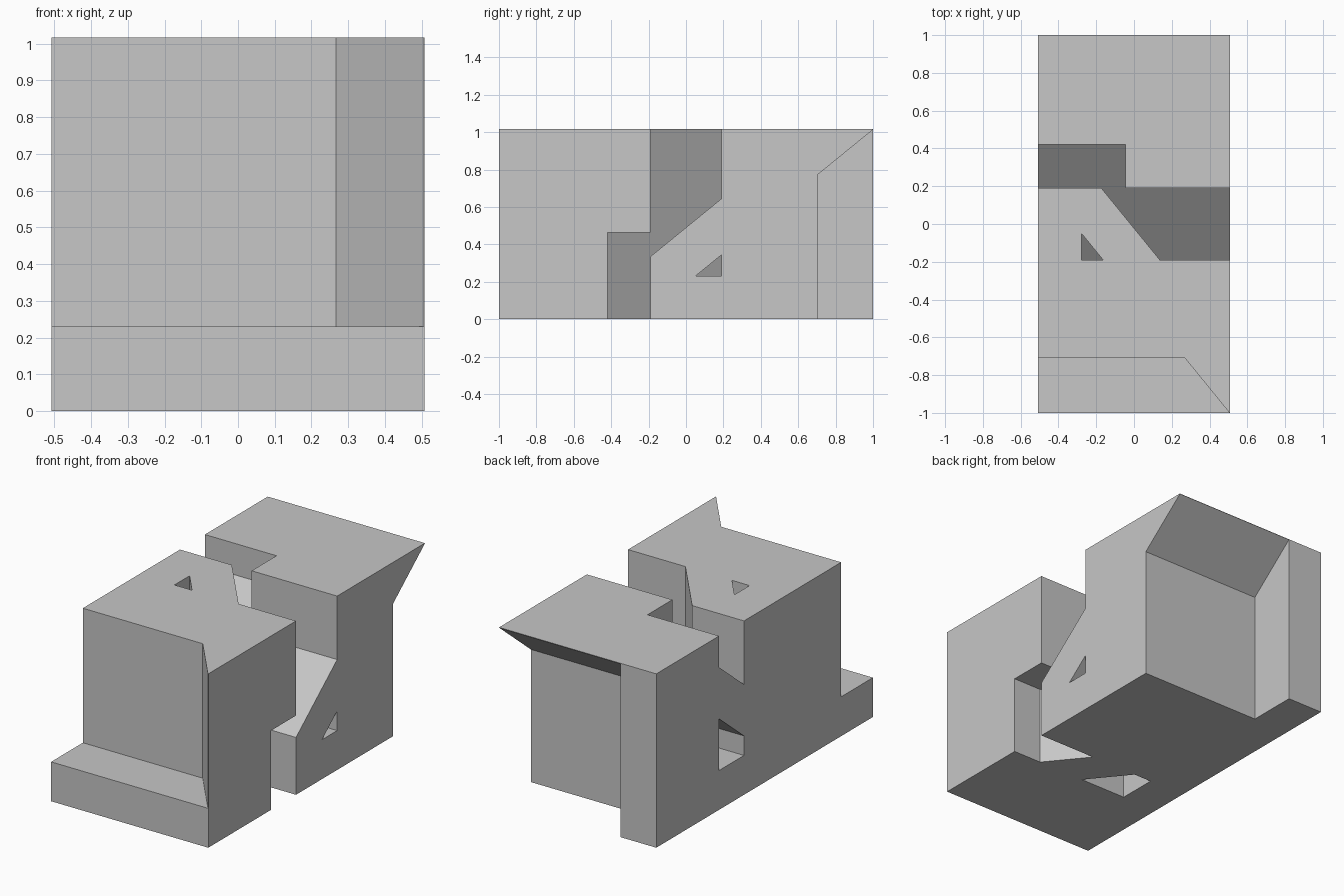
import bpy
import bmesh

cube = bpy.data.objects.get("Cube")
if cube:
    bpy.data.objects.remove(cube, do_unlink=True)

W = 1.016          # width and height of the block
H = W / 2
LOW, HIGH = -0.2, W + 0.2   # cutters reach past the block

grey = bpy.data.materials.new("plain grey")
grey.use_nodes = True
grey.diffuse_color = (0.57, 0.57, 0.57, 1)
grey.node_tree.nodes["Principled BSDF"].inputs["Base Color"].default_value = grey.diffuse_color


def prisms(name, profiles, start, end, turned=False):
    """Extrude (offset, y) profiles upward; turned swaps width with height and flips y."""
    bm = bmesh.new()
    for profile in profiles:
        def place(a, y, b):
            return (b - H, -y, a) if turned else (a - H, y, b)
        bottom = [bm.verts.new(place(a, y, start)) for a, y in profile]
        top = [bm.verts.new(place(a, y, end)) for a, y in profile]
        bm.faces.new(bottom)
        bm.faces.new(top)
        for i in range(len(profile)):
            j = (i + 1) % len(profile)
            bm.faces.new((bottom[i], bottom[j], top[j], top[i]))
    bmesh.ops.recalc_face_normals(bm, faces=bm.faces)
    mesh = bpy.data.meshes.new(name)
    bm.to_mesh(mesh)
    bm.free()
    mesh.materials.append(grey)
    obj = bpy.data.objects.new(name, mesh)
    bpy.context.collection.objects.link(obj)
    return obj


def combine(target, cutter, operation):
    """Apply a boolean and discard the cutter."""
    mod = target.modifiers.new(operation.lower(), 'BOOLEAN')
    mod.operation = operation
    mod.solver = 'EXACT'
    mod.object = cutter
    bpy.context.view_layer.objects.active = target
    bpy.ops.object.modifier_apply(modifier=mod.name)
    bpy.data.objects.remove(cutter, do_unlink=True)


# Solid block
block = prisms("interlocking_block", [[(0, -1), (W, -1), (W, 1), (0, 1)]], 0, W)

# Slanted end notches: one at the front, its half-turned twin at the back
SLOPE = 0.815
END, CORNER = 0.707, 0.775
tip = CORNER + SLOPE * (1.2 - END)
end_notch = [(LOW, -1.2), (tip, -1.2), (CORNER, -END), (LOW, -END)]
for turned in (False, True):
    combine(block, prisms("end_cutter", [end_notch], 0.23, HIGH, turned), 'DIFFERENCE')

# Middle passage: where the vertical channel meets its half-turned twin
IN, OUT = 0.19, 0.42


def diagonal(y):
    return 0.49 - SLOPE * y


channel = [(diagonal(-OUT), -OUT), (diagonal(IN), IN), (LOW, IN), (LOW, OUT),
           (0.463, OUT), (0.463, IN), (HIGH, IN), (HIGH, -OUT)]
window = [(0.23, -0.05), (0.23 + SLOPE * (OUT - 0.05), -OUT), (0.23, -OUT)]
passage = prisms("passage_cutter", [channel, window], LOW, HIGH)
combine(passage, prisms("cross_cutter", [channel, window], LOW, HIGH, True), 'INTERSECT')
combine(block, passage, 'DIFFERENCE')
